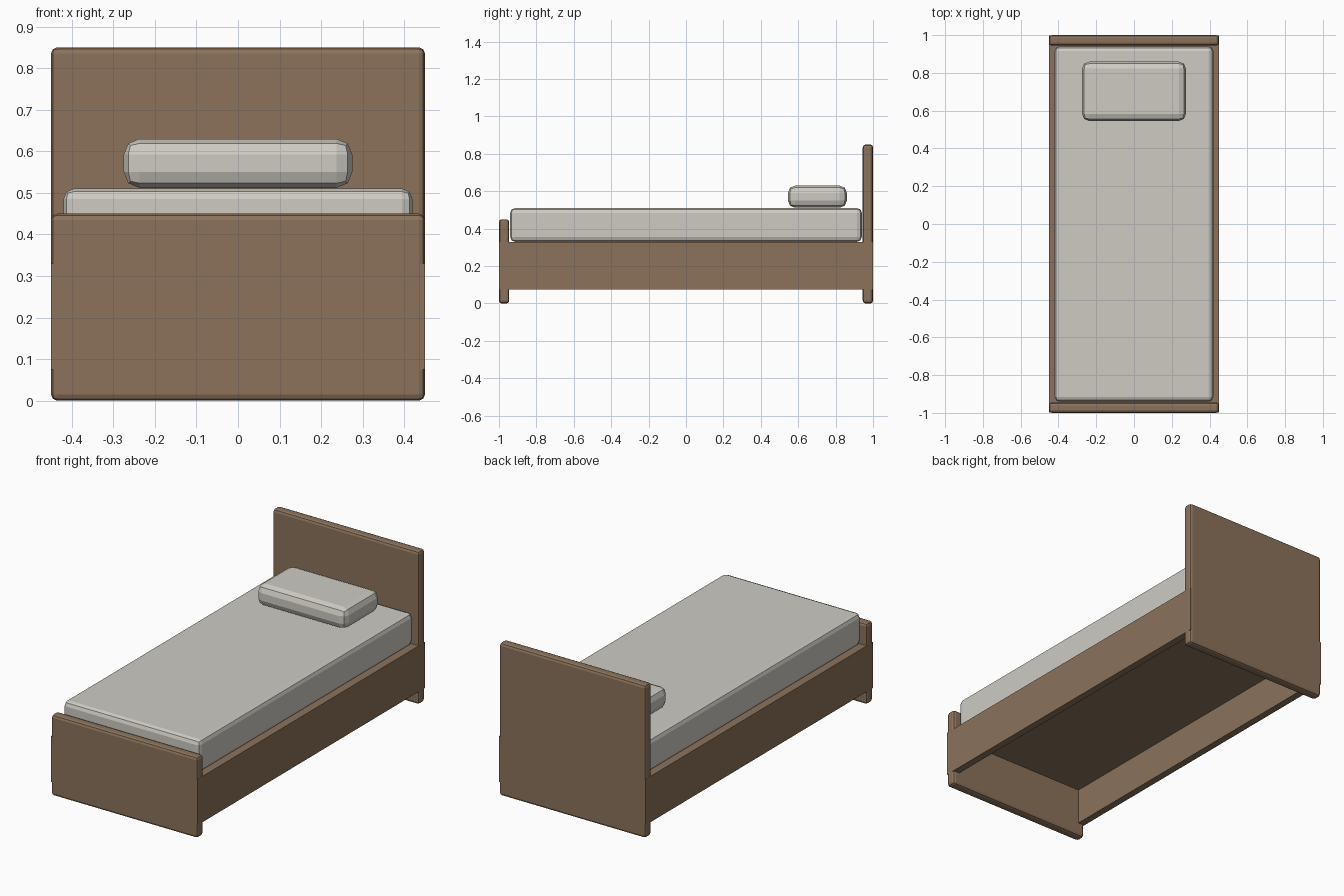
import bpy

if "Cube" in bpy.data.objects:
    bpy.data.objects.remove(bpy.data.objects["Cube"])


def material(name, rgb):
    mat = bpy.data.materials.new(name)
    mat.diffuse_color = (*rgb, 1)
    mat.use_nodes = True
    mat.node_tree.nodes["Principled BSDF"].inputs["Base Color"].default_value = mat.diffuse_color
    return mat


wood = material("wood", (0.26, 0.17, 0.105))
linen = material("linen", (0.62, 0.60, 0.55))


def box(name, lo, hi, mat, bevel=0):
    """Box between two corners, with optional two-step rounded edges."""
    bpy.ops.mesh.primitive_cube_add(
        size=1, location=[(a + b) / 2 for a, b in zip(lo, hi)])
    ob = bpy.context.object
    ob.name = name
    ob.scale = [b - a for a, b in zip(lo, hi)]
    bpy.ops.object.transform_apply(location=False, rotation=False, scale=True)
    ob.data.materials.append(mat)
    if bevel:
        mod = ob.modifiers.new("rounded_edges", 'BEVEL')
        mod.width = bevel
        mod.segments = 2
    return ob


# End boards
box("headboard", (-0.45, 0.945, 0), (0.45, 1, 0.85), wood, 0.015)
box("footboard", (-0.45, -1, 0), (0.45, -0.945, 0.45), wood, 0.015)

# Side rails run the full length, flush with the end boards
for side, x in (("left", -0.43), ("right", 0.43)):
    box(side + "_rail", (x - 0.02, -0.999, 0.075), (x + 0.02, 0.999, 0.33), wood)

# Base panel between the rails
box("base_panel", (-0.415, -0.95, 0.275), (0.415, 0.95, 0.328), wood)

# Bedding
box("mattress", (-0.42, -0.94, 0.33), (0.42, 0.94, 0.51), linen, 0.025)
box("pillow", (-0.275, 0.545, 0.512), (0.275, 0.86, 0.63), linen, 0.038)
